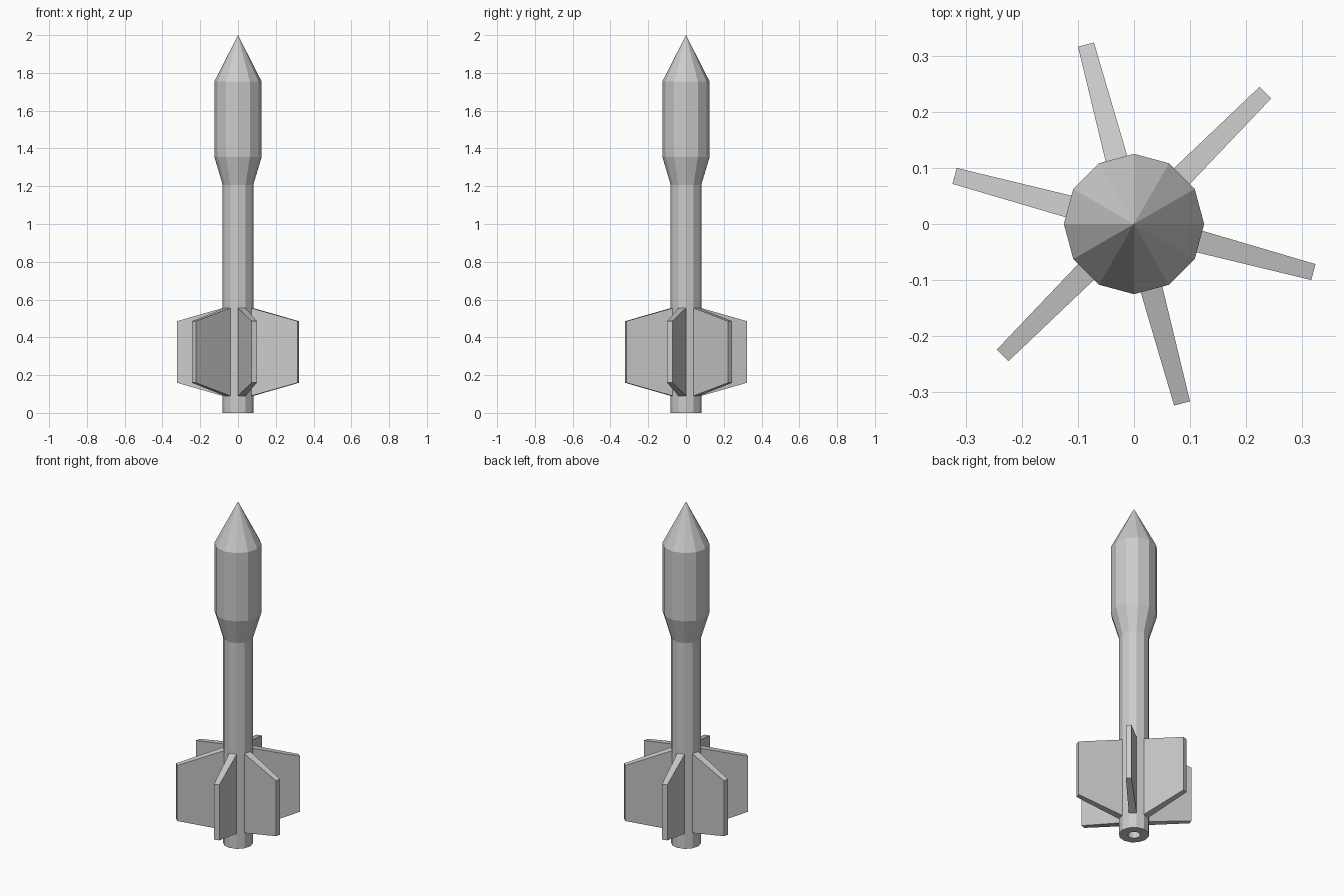
import bpy, bmesh, math
from mathutils import Vector

if "Cube" in bpy.data.objects:
    bpy.data.objects.remove(bpy.data.objects["Cube"])

SIDES = 12
# Body outline (radius, height): recessed nozzle, shaft, flare, head
PROFILE = [(0.034, 0.16), (0.034, 0.0), (0.081, 0.0), (0.081, 0.09), (0.081, 0.555),
           (0.081, 1.207), (0.125, 1.354), (0.125, 1.755)]
FIN_BAND = 3           # profile segment the fins grow from
FIN_RADIUS = 0.331
FIN_TAPER = 0.70

bm = bmesh.new()

# Rings of the faceted body
rings = []
for r, z in PROFILE:
    rings.append([bm.verts.new((r * math.cos(math.tau * i / SIDES),
                                r * math.sin(math.tau * i / SIDES), z))
                  for i in range(SIDES)])

# Side walls, remembering every second face of the fin band
fin_faces = []
for k in range(len(rings) - 1):
    a, b = rings[k], rings[k + 1]
    for i in range(SIDES):
        j = (i + 1) % SIDES
        f = bm.faces.new((a[i], a[j], b[j], b[i]))
        if k == FIN_BAND and i % 2 == 1:
            fin_faces.append(f)

# Nozzle end cap and pointed nose
bm.faces.new(list(reversed(rings[0])))
tip = bm.verts.new((0, 0, 2.0))
for i in range(SIDES):
    bm.faces.new((rings[-1][i], rings[-1][(i + 1) % SIDES], tip))
bmesh.ops.recalc_face_normals(bm, faces=bm.faces)

# Six tapered fins, extruded from the alternate faces
for f in fin_faces:
    f = bmesh.ops.extrude_discrete_faces(bm, faces=[f])["faces"][0]
    centre = f.calc_center_median()
    outward = Vector((centre.x, centre.y, 0)).normalized()
    end = outward * FIN_RADIUS + Vector((0, 0, 0.3225))
    for v in f.verts:
        v.co = end + (v.co - centre) * FIN_TAPER

bmesh.ops.recalc_face_normals(bm, faces=bm.faces)
mesh = bpy.data.meshes.new("rocket")
bm.to_mesh(mesh)
bm.free()
bpy.context.collection.objects.link(bpy.data.objects.new("rocket", mesh))
